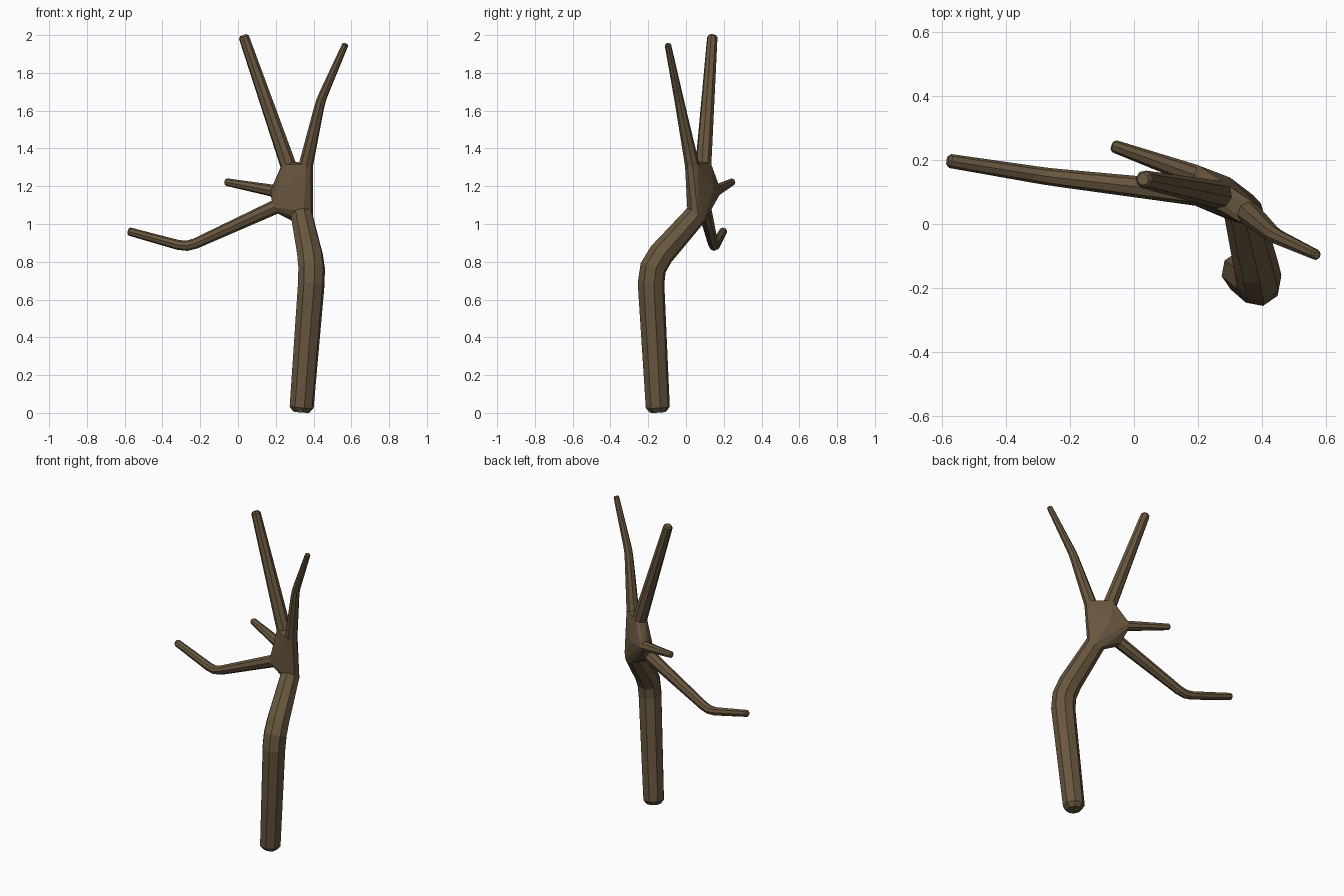
import bpy, bmesh, math
from mathutils import Vector

if "Cube" in bpy.data.objects:
    bpy.data.objects.remove(bpy.data.objects["Cube"])

SIDES = 8


def rounded(points, reach):
    """Replace each inner bend with three stations so the limb turns softly."""
    out = [points[0]]
    for a, p, b in zip(points, points[1:], points[2:]):
        before = p.lerp(a, reach / (a - p).length)
        after = p.lerp(b, reach / (b - p).length)
        out += [before, (before + 2 * p + after) / 4, after]
    return out + [points[-1]]


def limb(bm, path, reach):
    """Tapered tube from the fork outwards, closed with a bevelled tip.
    path holds x, y, z, radius. Returns the open ring at the fork."""
    st = rounded([Vector(p) for p in path], reach)
    end, last = st[-1].copy(), st[-1]
    back = (st[-2].xyz - end.xyz).normalized()
    r = end.w
    shoulder = end.xyz + back * r * 0.4
    st[-1] = Vector((*shoulder, r))
    st.append(Vector((*end.xyz, r * 0.68)))
    pts = [s.xyz for s in st]
    rings, quat, prev = [], None, None
    for i, s in enumerate(st):
        d = (pts[min(i + 1, len(pts) - 1)] - pts[i]).normalized() if i < len(pts) - 1 else prev
        if 0 < i < len(pts) - 1:
            d = (d + (pts[i] - pts[i - 1]).normalized()).normalized()
        # carry the ring orientation along without twisting
        quat = d.to_track_quat('Z', 'Y') if quat is None else prev.rotation_difference(d) @ quat
        prev = d
        ring = []
        for k in range(SIDES):
            a = 2 * math.pi * k / SIDES
            ring.append(bm.verts.new(pts[i] + quat @ Vector((math.cos(a), math.sin(a), 0)) * s.w))
        rings.append(ring)
    for lo, hi in zip(rings, rings[1:]):
        for k in range(SIDES):
            n = (k + 1) % SIDES
            bm.faces.new((lo[k], lo[n], hi[n], hi[k]))
    bm.faces.new(rings[-1])
    return rings[0]


bm = bmesh.new()
limbs = [
    # trunk, from the fork down to the ground
    ([(0.338, 0.05, 1.04, 0.06), (0.395, -0.19, 0.77, 0.073), (0.335, -0.148, 0.0, 0.065)], 0.09),
    # tall upper left branch
    ([(0.265, 0.092, 1.31, 0.043), (0.028, 0.14, 1.995, 0.028)], 0.03),
    # upper right branch
    ([(0.36, 0.032, 1.31, 0.038), (0.438, -0.036, 1.65, 0.025), (0.57, -0.097, 1.95, 0.017)], 0.04),
    # short left stub
    ([(0.185, 0.155, 1.172, 0.032), (-0.068, 0.245, 1.219, 0.02)], 0.03),
    # long lower left branch
    ([(0.195, 0.095, 1.085, 0.038), (-0.27, 0.148, 0.872, 0.027), (-0.582, 0.198, 0.958, 0.022)], 0.05),
]
fork_rings = [limb(bm, path, reach) for path, reach in limbs]

# swollen fork: hull around the inner rings, opened where limbs join
owner = {v: i for i, ring in enumerate(fork_rings) for v in ring}
knot = bm.verts.new((0.3, 0.145, 1.17))
before = set(bm.faces)
bmesh.ops.convex_hull(bm, input=list(owner) + [knot], use_existing_faces=False)
inner = [f for f in bm.faces if f not in before
         and len({owner.get(v, -1) for v in f.verts}) == 1]
bmesh.ops.delete(bm, geom=inner, context='FACES_ONLY')
bmesh.ops.recalc_face_normals(bm, faces=bm.faces)

# ground the trunk exactly
low = min(v.co.z for v in bm.verts)
bmesh.ops.translate(bm, verts=bm.verts, vec=(0, 0, -low))

mesh = bpy.data.meshes.new("bare_tree")
bm.to_mesh(mesh)
bm.free()
tree = bpy.data.objects.new("bare_tree", mesh)
bpy.context.collection.objects.link(tree)

bark = bpy.data.materials.new("bark")
bark.diffuse_color = (0.14, 0.095, 0.05, 1)
bark.use_nodes = True
bark.node_tree.nodes["Principled BSDF"].inputs["Base Color"].default_value = bark.diffuse_color
mesh.materials.append(bark)
